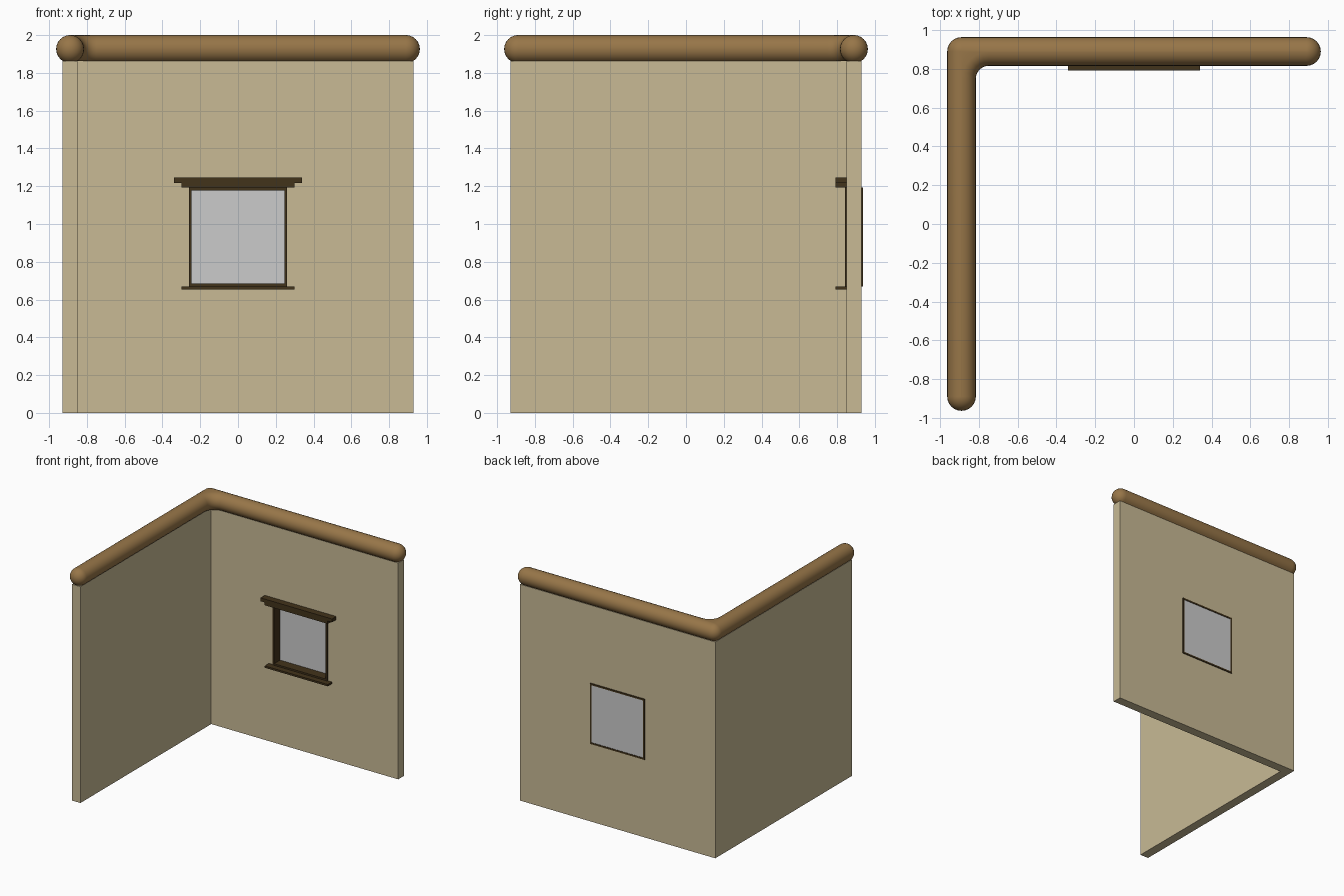
import bpy, bmesh, math

if "Cube" in bpy.data.objects:
    bpy.data.objects.remove(bpy.data.objects["Cube"])

def material(name, rgb):
    m = bpy.data.materials.new(name)
    m.diffuse_color = (*rgb, 1)
    m.use_nodes = True
    m.node_tree.nodes["Principled BSDF"].inputs["Base Color"].default_value = m.diffuse_color
    return m

PLASTER = material("plaster", (0.58, 0.49, 0.30))
WOOD = material("wood", (0.31, 0.18, 0.065))
DARK = material("dark_wood", (0.055, 0.033, 0.011))

def finish(name, bm, mat=None):
    bmesh.ops.recalc_face_normals(bm, faces=bm.faces)
    me = bpy.data.meshes.new(name)
    bm.to_mesh(me)
    bm.free()
    ob = bpy.data.objects.new(name, me)
    bpy.context.collection.objects.link(ob)
    if mat:
        me.materials.append(mat)
    return ob

def loft(name, layers, mat=None):
    """Join equal-length closed outlines [(points, z), ...] and cap both ends."""
    bm = bmesh.new()
    rings = [[bm.verts.new((x, y, z)) for x, y in pts] for pts, z in layers]
    n = len(rings[0])
    for a, b in zip(rings, rings[1:]):
        for i in range(n):
            j = (i + 1) % n
            bm.faces.new((a[i], a[j], b[j], b[i]))
    bm.faces.new(rings[0])
    bm.faces.new(rings[-1])
    return finish(name, bm, mat)

def box(name, x0, x1, y0, y1, z0, z1, mat=None):
    pts = [(x0, y0), (x1, y0), (x1, y1), (x0, y1)]
    return loft(name, [(pts, z0), (pts, z1)], mat)

# L-shaped wall with window opening
O, I, TOP = 0.93, 0.85, 1.862
L = [(-O, -O), (-I, -O), (-I, I), (O, I), (O, O), (-O, O)]
walls = loft("walls", [(L, 0), (L, TOP)], PLASTER)
cutter = box("window_cutter", -0.255, 0.255, 0.7, 1.1, 0.672, 1.188)
mod = walls.modifiers.new("opening", "BOOLEAN")
mod.object = cutter
mod.solver = "EXACT"
bpy.context.view_layer.objects.active = walls
bpy.ops.object.modifier_apply(modifier="opening")
bpy.data.objects.remove(cutter)

# Rounded log capping: ball ends, rounded outer corner, filleted inner corner
R, C, FILLET, CZ = 0.074, 0.889, 0.065, 1.926

def arc(cx, cy, r, a0, a1, n):
    return [(cx + r * math.cos(math.radians(a0 + (a1 - a0) * i / n)),
             cy + r * math.sin(math.radians(a0 + (a1 - a0) * i / n))) for i in range(n + 1)]

def outline(w):
    f = -C + R + FILLET
    return (arc(-C, -C, w, 180, 360, 12)
            + arc(f, -f, FILLET + R - w, 180, 90, 6)
            + arc(C, C, w, -90, 90, 12)
            + arc(-C, C, w, 90, 180, 6))

low = -math.degrees(math.asin((CZ - TOP) / R))
angles = [low, -45, -30, -15, 0, 15, 30, 45, 60, 75, 88]
cap = loft("log_capping", [(outline(R * math.cos(math.radians(a))),
                            CZ + R * math.sin(math.radians(a))) for a in angles], WOOD)
bpy.ops.object.select_all(action="DESELECT")
cap.select_set(True)
bpy.context.view_layer.objects.active = cap
bpy.ops.object.shade_smooth_by_angle(angle=math.radians(35))

# Window frame lining the opening
F0, F1 = 0.842, 0.937
for side, s in (("left", -1), ("right", 1)):
    xs = sorted((s * 0.246, s * 0.26))
    box("frame_" + side, *xs, F0, F1, 0.67, 1.192, DARK)
box("frame_bottom", -0.246, 0.246, F0, F1, 0.67, 0.684, DARK)
box("frame_top", -0.246, 0.246, F0, F1, 1.178, 1.192, DARK)

# Glass pane near the outer face
box("window_pane", -0.246, 0.246, 0.924, 0.933, 0.684, 1.178)

# Stepped lintel and sill
box("lintel_upper", -0.34, 0.34, 0.792, 0.85, 1.216, 1.245, DARK)
box("lintel_lower", -0.30, 0.30, 0.792, 0.85, 1.192, 1.216, DARK)
box("sill", -0.30, 0.30, 0.792, 0.85, 0.654, 0.67, DARK)
